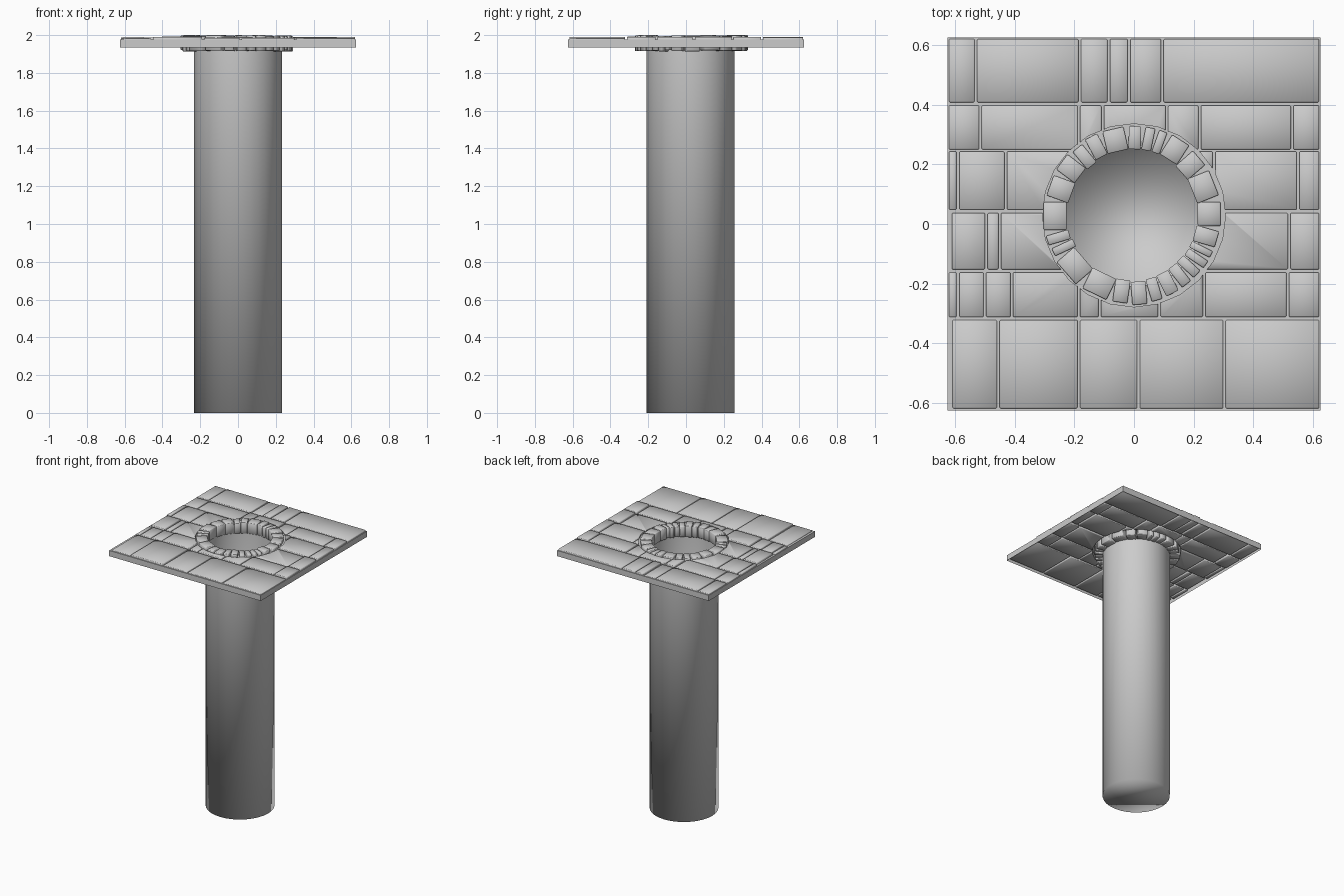
import bpy, bmesh, math, random
from mathutils import Matrix, Vector

if "Cube" in bpy.data.objects:
    bpy.data.objects.remove(bpy.data.objects["Cube"])

random.seed(4)
CX, CY = 0.0, 0.024          # centre of the shaft
GROUT_Z, SKIRT_Z = 1.977, 1.935
N = 32


def finish(bm, name, smooth=True):
    me = bpy.data.meshes.new(name)
    bm.to_mesh(me)
    bm.free()
    for p in me.polygons:
        p.use_smooth = smooth
    ob = bpy.data.objects.new(name, me)
    bpy.context.collection.objects.link(ob)
    return ob


def add_box(bm, center, size, angle=0.0):
    m = (Matrix.Translation(center) @ Matrix.Rotation(angle, 4, 'Z')
         @ Matrix.Diagonal((*size, 1)))
    bmesh.ops.create_cube(bm, size=1, matrix=m)


def circle(bm, r, z):
    return [bm.verts.new((CX + r * math.cos(2 * math.pi * i / N),
                          CY + r * math.sin(2 * math.pi * i / N), z)) for i in range(N)]


def square(bm, h, z):
    pts = []
    for i in range(N):
        c, s = math.cos(2 * math.pi * i / N), math.sin(2 * math.pi * i / N)
        k = h / max(abs(c), abs(s))
        pts.append(bm.verts.new((c * k, s * k, z)))
    return pts


def bridge(bm, a, b):
    for i in range(N):
        j = (i + 1) % N
        bm.faces.new((a[i], a[j], b[j], b[i]))


# Grout sheet with a round hole and a hanging skirt, open underneath
bm = bmesh.new()
outer = square(bm, 0.625, GROUT_Z)
bridge(bm, outer, circle(bm, 0.233, GROUT_Z))
bridge(bm, square(bm, 0.625, SKIRT_Z), outer)
bmesh.ops.remove_doubles(bm, verts=bm.verts, dist=1e-5)
finish(bm, "grout_base", smooth=False)

# Pit shaft: open at the top, closed at the bottom, facing inward
bm = bmesh.new()
low = circle(bm, 0.233, 0.0)
bridge(bm, circle(bm, 0.233, GROUT_Z), low)
bm.faces.new(low)
finish(bm, "pit_shaft")

# Paving stones: each row is (y0, y1, joint positions in x)
rows = [
    (0.408, 0.62, (-.625, -.53, -.182, -.085, -.017, .095, .625)),
    (0.25, 0.397, (-.625, -.515, -.185, -.105, .11, .22, .53, .625)),
    (0.048, 0.243, (-.625, -.59, -.43, 0, .268, .55, .625)),
    (-.152, 0.037, (-.615, -.495, -.45, 0, .52, .625)),
    (-.312, -.162, (-.625, -.59, -.5, -.41, -.185, -.115, .085, .235, .515, .625)),
    (-.618, -.322, (-.613, -.455, -.185, .015, .303, .625)),
]
bm = bmesh.new()
for y0, y1, xs in rows:
    for x0, x1 in zip(xs, xs[1:]):
        top = random.uniform(1.983, 1.992)
        bot = random.uniform(1.946, 1.952)
        add_box(bm, ((x0 + x1) / 2, (y0 + y1) / 2, (top + bot) / 2),
                (x1 - x0 - 0.009, y1 - y0, top - bot))
bmesh.ops.bevel(bm, geom=bm.edges[:], offset=0.003, segments=1, affect='EDGES')
paving = finish(bm, "paving_stones")

# Cutter clearing the paving around the rim
bm = bmesh.new()
bmesh.ops.create_cone(bm, cap_ends=True, segments=24, radius1=0.307, radius2=0.307,
                      depth=0.3, matrix=Matrix.Translation((CX, CY + 0.005, 1.97)))
cutter = finish(bm, "rim_cutter", smooth=False)
cutter.hide_render = True
cutter.hide_viewport = True
cut = paving.modifiers.new("rim_cut", 'BOOLEAN')
cut.operation = 'DIFFERENCE'
cut.solver = 'EXACT'
cut.object = cutter

# Ring of rim stones, given by the joint angles in degrees
joints = (94, 83, 74, 66, 49, 33, 11, -9, -23, -30, -38, -47, -57, -69, -79, -92, -105,
          -127, -151, -159, -168, -191, -209, -225, -236, -248, -266)
bm = bmesh.new()
for a0, a1 in zip(joints, joints[1:]):
    a = math.radians((a0 + a1) / 2)
    width = math.radians(a0 - a1) * 0.25 - 0.007
    r = 0.257 + random.uniform(-.004, .004)
    length = 0.077
    top = random.uniform(1.994, 2.0)
    bot = random.uniform(1.914, 1.92)
    add_box(bm, (CX - 0.004 + r * math.cos(a), CY + 0.005 + r * math.sin(a), (top + bot) / 2),
            (length, width, top - bot), a)
top_v = max(v.co.z for v in bm.verts)
for v in bm.verts:
    if v.co.z > top_v - 1e-4:
        v.co.z = 2.0
bmesh.ops.bevel(bm, geom=bm.edges[:], offset=0.003, segments=1, affect='EDGES')
finish(bm, "rim_stones")
